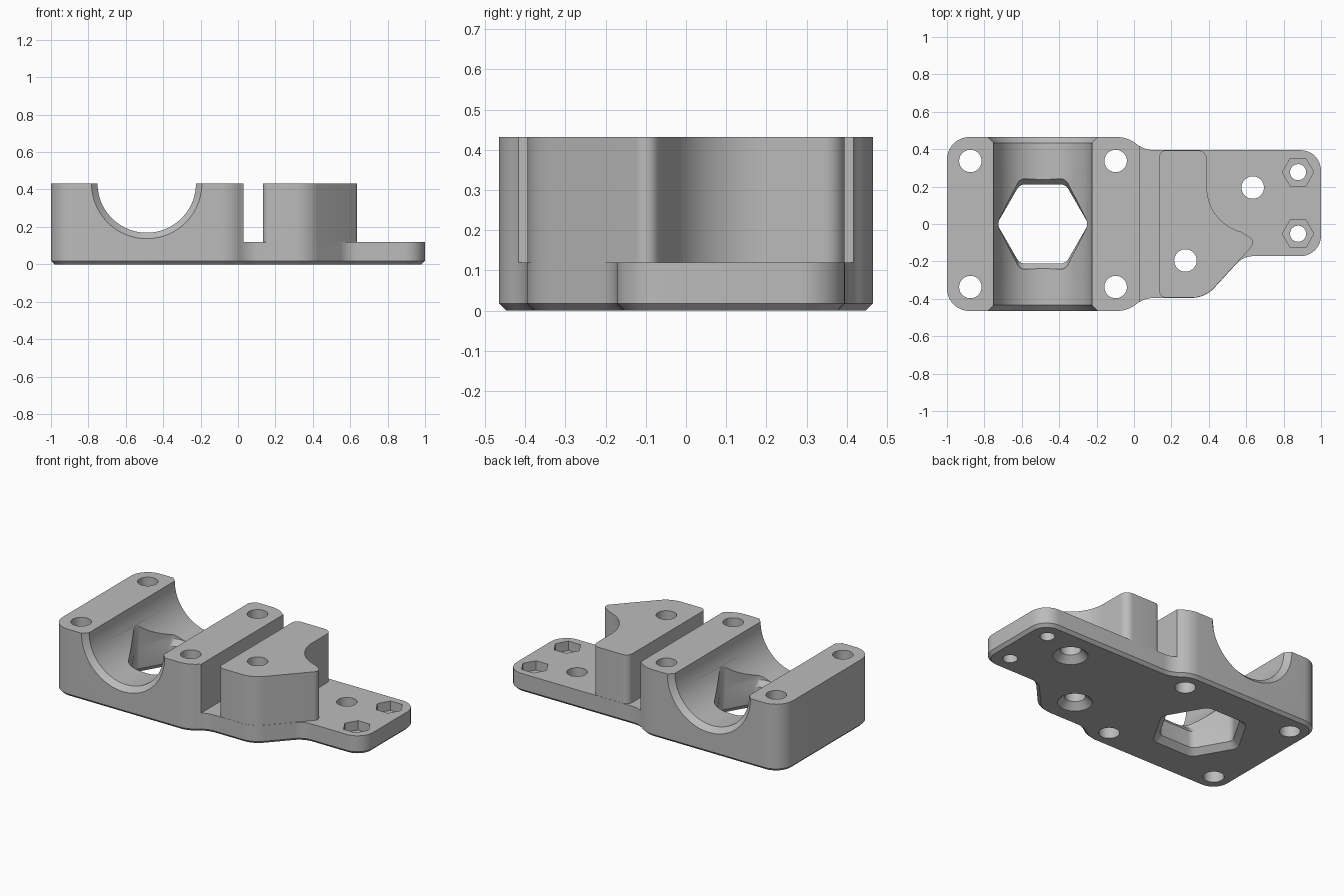
import bpy, bmesh, math
from mathutils import Vector, Matrix

cube = bpy.data.objects.get("Cube")
if cube:
    bpy.data.objects.remove(cube, do_unlink=True)

grey = bpy.data.materials.new("plain grey")
grey.use_nodes = True
grey.diffuse_color = (0.5, 0.5, 0.5, 1)
grey.node_tree.nodes["Principled BSDF"].inputs["Base Color"].default_value = (0.5, 0.5, 0.5, 1)


def rounded(corners, steps=10):
    """Polygon outline from (x, y, radius) corners, each rounded by an arc."""
    out = []
    for i, (x, y, r) in enumerate(corners):
        p = Vector((x, y))
        if r == 0:
            out.append(p)
            continue
        a = (Vector(corners[i - 1][:2]) - p).normalized()
        b = (Vector(corners[(i + 1) % len(corners)][:2]) - p).normalized()
        half = a.angle(b) / 2
        centre = p + (a + b).normalized() * (r / math.sin(half))
        start = p + a * (r / math.tan(half)) - centre
        end = p + b * (r / math.tan(half)) - centre
        sweep = start.angle_signed(end)
        for k in range(steps + 1):
            out.append(centre + Matrix.Rotation(-sweep * k / steps, 2) @ start)
    return out


def loft(name, rings, chamfer=0):
    """Closed solid through rings of 3D points, with an optional bottom chamfer."""
    bm = bmesh.new()
    loops = [[bm.verts.new(p) for p in ring] for ring in rings]
    n = len(loops[0])
    bottom = bm.faces.new(loops[0])
    bm.faces.new(loops[-1])
    for lo, hi in zip(loops, loops[1:]):
        for i in range(n):
            j = (i + 1) % n
            bm.faces.new((lo[i], lo[j], hi[j], hi[i]))
    bmesh.ops.recalc_face_normals(bm, faces=bm.faces)
    if chamfer:
        bmesh.ops.bevel(bm, geom=list(bottom.edges), offset=chamfer,
                        segments=1, affect='EDGES')
    mesh = bpy.data.meshes.new(name)
    bm.to_mesh(mesh)
    bm.free()
    mesh.materials.append(grey)
    obj = bpy.data.objects.new(name, mesh)
    bpy.context.collection.objects.link(obj)
    return obj


def prism(name, outline, z0, z1, chamfer=0):
    return loft(name, [[(x, y, z) for x, y in outline] for z in (z0, z1)], chamfer)


def combine(target, tool, operation='DIFFERENCE'):
    mod = target.modifiers.new("combine", 'BOOLEAN')
    mod.operation = operation
    mod.solver = 'EXACT'
    mod.object = tool
    bpy.context.view_layer.objects.active = target
    bpy.ops.object.modifier_apply(modifier=mod.name)
    bpy.data.objects.remove(tool, do_unlink=True)


def circle(r, n=40):
    return [(r * math.cos(math.tau * k / n), r * math.sin(math.tau * k / n)) for k in range(n)]


def drill(target, x, y, profile, sides=40):
    """Cut a round or hexagonal hole with (radius, z) steps."""
    rings = [[(x + u, y + v, z) for u, v in circle(r, sides)] for r, z in profile]
    combine(target, loft("drill", rings))


TOP, PLATE, EDGE = 0.432, 0.12, 0.395

# Whole footprint, full height, then lowered right of the clamp block
footprint = rounded([
    (-1, -0.465, 0.12), (-0.035, -0.465, 0.16), (0.055, -EDGE, 0.16),
    (0.38, -EDGE, 0.16), (0.585, -0.172, 0.12), (1, -0.172, 0.11),
    (1, EDGE, 0.11), (0.055, EDGE, 0.16), (-0.035, 0.465, 0.16), (-1, 0.465, 0.12)])
body = prism("clamp_bracket", footprint, 0, TOP, 0.018)
combine(body, prism("step", [(0.03, -1), (2, -1), (2, 1), (0.03, 1)], PLATE, 1))

# Raised block with a scooped side around the plate hole
inset = EDGE - 0.001
arc = [(0.635 + 0.245 * math.cos(math.radians(a)), 0.195 + 0.245 * math.sin(math.radians(a)), 0)
       for a in range(255, 179, -5)]
block = rounded([
    (0.133, inset, 0.04), (0.133, -inset, 0.04), (0.379, -inset, 0.16),
    (0.655, -0.093, 0.035)] + arc + [(0.39, inset, 0.05)])
combine(body, prism("raised_block", block, PLATE / 2, TOP), 'UNION')

# Half-round channel with chamfered ends
channel = [(0.325, -0.495), (0.263, -0.433), (0.263, 0.433), (0.325, 0.495)]
combine(body, loft("channel", [[(-0.488 + u, y, TOP + v) for u, v in circle(r, 96)]
                               for r, y in channel]))

# Hexagonal window in the channel floor, flared at both ends
hexagon = rounded([(0.245 * math.cos(math.tau * k / 6), 0.245 * math.sin(math.tau * k / 6), 0.05)
                   for k in range(6)], 6)
flare = [(1.3, 1.3, -0.03), (1.0, 1.0, 0.035), (1.0, 1.0, 0.14), (1.0, 1.14, 0.175), (1.0, 1.14, 0.5)]
combine(body, loft("window", [[(-0.488 + x * sx, y * sy, z) for x, y in hexagon]
                              for sx, sy, z in flare]))

# Clamp bolt holes
for x in (-0.875, -0.098):
    for y in (-0.337, 0.337):
        drill(body, x, y, [(0.06, -0.1), (0.06, 1)])

# Countersunk mounting holes
for x, y in ((0.635, 0.195), (0.275, -0.195)):
    drill(body, x, y, [(0.12, -0.02), (0.06, 0.04), (0.06, 1)])

# Nut pockets with through holes
for y in (0.277, -0.052):
    drill(body, 0.877, y, [(0.084, 0.06), (0.084, 0.3)], 6)
    drill(body, 0.877, y, [(0.043, -0.1), (0.043, 0.3)])

bpy.ops.object.select_all(action='DESELECT')
body.select_set(True)
bpy.context.view_layer.objects.active = body
bpy.ops.object.shade_smooth_by_angle(angle=math.radians(25))
